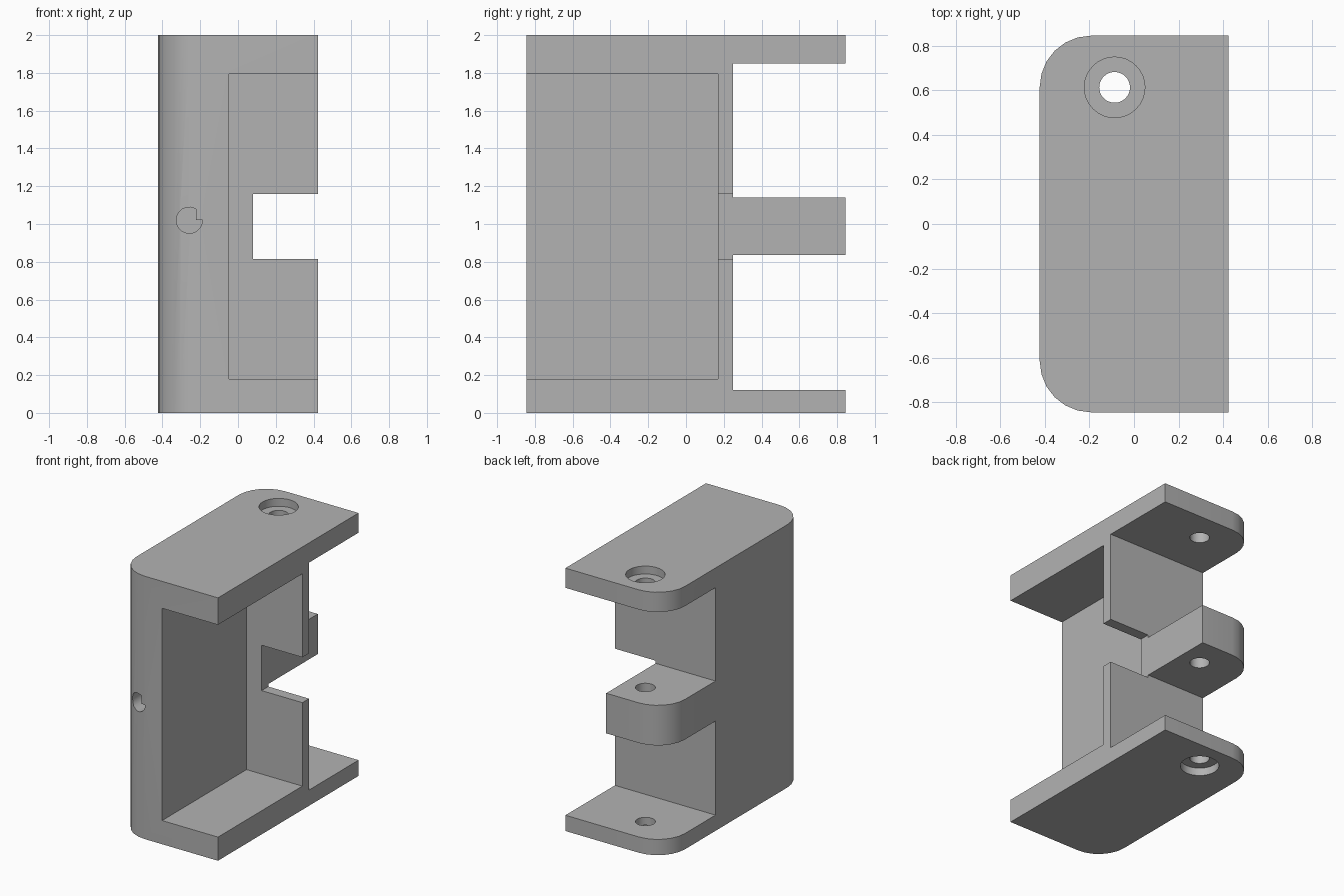
import bpy, bmesh
from math import radians, sin, cos, pi

cube = bpy.data.objects.get("Cube")
if cube:
    bpy.data.objects.remove(cube, do_unlink=True)

grey = bpy.data.materials.new("plain grey")
grey.use_nodes = True
grey.diffuse_color = (0.45, 0.45, 0.45, 1)
grey.node_tree.nodes["Principled BSDF"].inputs["Base Color"].default_value = (0.45, 0.45, 0.45, 1)


def prism(name, points, start, end, along="z"):
    """Extrude a flat outline along z, or an x-z outline along y."""
    bm = bmesh.new()
    place = (lambda a, b: (a, b, start)) if along == "z" else (lambda a, b: (a, start, b))
    face = bm.faces.new([bm.verts.new(place(a, b)) for a, b in points])
    shift = (0, 0, end - start) if along == "z" else (0, end - start, 0)
    ext = bmesh.ops.extrude_face_region(bm, geom=[face])
    verts = [v for v in ext["geom"] if isinstance(v, bmesh.types.BMVert)]
    bmesh.ops.translate(bm, verts=verts, vec=shift)
    bmesh.ops.recalc_face_normals(bm, faces=bm.faces)
    mesh = bpy.data.meshes.new(name)
    bm.to_mesh(mesh)
    bm.free()
    mesh.materials.append(grey)
    obj = bpy.data.objects.new(name, mesh)
    bpy.context.collection.objects.link(obj)
    return obj


def arc(cx, cy, r, a0, a1, steps):
    return [(cx + r * cos(a0 + (a1 - a0) * i / steps),
             cy + r * sin(a0 + (a1 - a0) * i / steps)) for i in range(steps + 1)]


def box(name, x, y, z):
    return prism(name, [(x[0], y[0]), (x[1], y[0]), (x[1], y[1]), (x[0], y[1])], *z)


def cylinder(name, cx, cy, r, z):
    return prism(name, arc(cx, cy, r, 0, 2 * pi, 32)[:-1], *z)


# Body block with two rounded left-hand corners
W, D, R = 0.423, 0.845, 0.23
outline = [(W, -D), (W, D)]
outline += arc(R - W, D - R, R, pi / 2, pi, 6)
outline += arc(R - W, R - D, R, pi, 1.5 * pi, 6)
body = prism("bracket_body", outline, 0, 2)

# Front pocket, rear gaps between the lugs, and the notch beside the middle lug
cutters = [
    box("front_pocket", (-0.047, 1), (-1, 0.17), (0.18, 1.795)),
    box("lower_gap", (-1, 1), (0.25, 1), (0.12, 0.835)),
    box("upper_gap", (-1, 1), (0.25, 1), (1.14, 1.85)),
    box("side_notch", (0.08, 1), (0.1, 1.1), (0.815, 1.16)),
]

# Pin hole through all lugs, widened at the top and bottom
PX, PY = -0.087, 0.613
cutters += [
    cylinder("pin_hole", PX, PY, 0.069, (-0.1, 2.1)),
    cylinder("top_counterbore", PX, PY, 0.136, (1.94, 2.1)),
    cylinder("bottom_counterbore", PX, PY, 0.136, (-0.1, 0.06)),
]

# Keyed hole in the front face
HX, HZ, HR = -0.258, 1.02, 0.069
keyed = arc(HX, HZ, HR, radians(60), 2 * pi, 24) + [(HX + HR / 2, HZ)]
cutters.append(prism("keyed_hole", keyed, -1, -0.4, along="y"))

bpy.context.view_layer.objects.active = body
for cutter in cutters:
    cutter.hide_render = True
    mod = body.modifiers.new(cutter.name, "BOOLEAN")
    mod.operation = "DIFFERENCE"
    mod.solver = "EXACT"
    mod.object = cutter
    bpy.ops.object.modifier_apply(modifier=mod.name)
    bpy.data.objects.remove(cutter, do_unlink=True)

# Smooth the rounded walls, keep the edges sharp
for obj in bpy.context.selected_objects:
    obj.select_set(False)
body.select_set(True)
bpy.ops.object.shade_smooth_by_angle(angle=radians(30))
